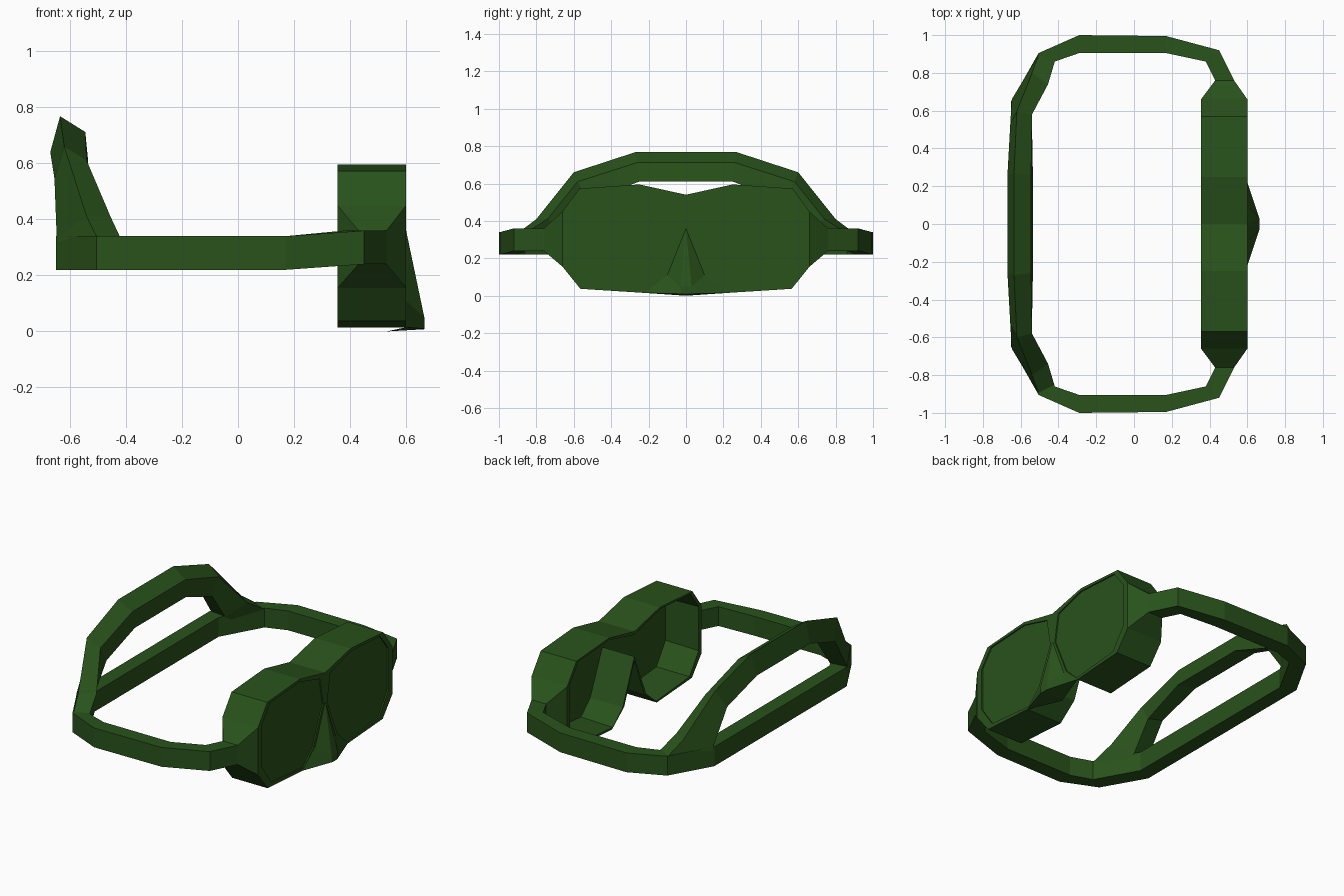
import bpy, bmesh

if "Cube" in bpy.data.objects:
    bpy.data.objects.remove(bpy.data.objects["Cube"])

green = bpy.data.materials.new("green_rubber")
green.diffuse_color = (0.022, 0.085, 0.011, 1)
green.use_nodes = True
green.node_tree.nodes["Principled BSDF"].inputs["Base Color"].default_value = green.diffuse_color


def make_object(name, verts, faces, recalc=True):
    """Build half an object (+y side) and mirror it across y = 0."""
    bm = bmesh.new()
    vs = [bm.verts.new(v) for v in verts]
    for f in faces:
        bm.faces.new([vs[i] for i in f])
    if recalc:
        bmesh.ops.recalc_face_normals(bm, faces=bm.faces[:])
    me = bpy.data.meshes.new(name)
    bm.to_mesh(me)
    bm.free()
    me.materials.append(green)
    ob = bpy.data.objects.new(name, me)
    bpy.context.collection.objects.link(ob)
    m = ob.modifiers.new("mirror", "MIRROR")
    m.use_axis = (False, True, False)
    m.merge_threshold = 0.0005
    return ob


def loft(name, rings, open_steps=(), cap_start=False, cap_end=False):
    """Skin equal-length rings; steps in open_steps leave the seam unclosed."""
    n = len(rings[0])
    verts = [p for r in rings for p in r]
    faces = []
    for k in range(len(rings) - 1):
        for i in range(n - 1 if k in open_steps else n):
            j = (i + 1) % n
            faces.append((k*n + i, k*n + j, (k+1)*n + j, (k+1)*n + i))
    if cap_start:
        faces.append(tuple(range(n)))
    if cap_end:
        faces.append(tuple((len(rings)-1)*n + i for i in range(n)))
    return make_object(name, verts, faces)


# Mask shell: (y, z) outlines of one eye half, from the top centre round to the bridge
outer = [(0, .54), (.25, .595), (.57, .573), (.66, .45), (.66, .155),
         (.565, .037), (.22, .015), (.10, .11), (0, .36)]
lens = [(.05, .52), (.25, .577), (.54, .56), (.62, .455), (.62, .19),
        (.53, .06), (.21, .03), (.12, .115), (.02, .35)]
rim = [(a + .7*(c - a), b + .7*(d - b)) for (a, b), (c, d) in zip(outer, lens)]
rim[0], rim[-1] = (0, .52), (0, .385)
inside = [(0, .52)] + lens[1:-1] + [(0, .385)]


def at(x, pts):
    return [(x, y, z) for y, z in pts]


loft("mask_shell",
     [at(.575, inside), at(.355, rim), at(.355, outer), at(.60, outer),
      at(.60, lens), at(.592, lens)],
     open_steps=(0, 1, 2), cap_start=True, cap_end=True)

# Nose pocket
make_object("nose_pocket",
            [(.60, 0, .36), (.60, .10, .11), (.60, .22, .015), (.665, .03, .05),
             (.665, 0, .05), (.665, .025, .01), (.665, 0, .008), (.53, 0, 0)],
            [(0, 3, 1), (0, 4, 3), (1, 3, 5, 2), (3, 4, 6, 5), (2, 5, 6, 7)],
            recalc=False)

# Side strap with flared mask joint: outer x, y, inner x, y, bottom z, top z
stations = [(.60, .66, .355, .66, .155, .45),
            (.53, .76, .43, .76, .24, .36),
            (.45, .92, .38, .86, .24, .36),
            (.17, .995, .17, .905, .22, .34),
            (-.29, 1.0, -.29, .905, .22, .34),
            (-.505, .905, -.42, .86, .22, .34),
            (-.65, .65, -.56, .61, .22, .34),
            (-.65, 0, -.56, 0, .22, .34)]
loft("side_strap",
     [[(ox, oy, b), (ox, oy, t), (ix, iy, t), (ix, iy, b)]
      for ox, oy, ix, iy, b, t in stations])

# Raised rear strap: outer-top, inner-top, inner-bottom, outer-bottom per station
loft("upper_strap", [
    [(-.635, 0, .768), (-.545, 0, .712), (-.535, 0, .61), (-.67, 0, .64)],
    [(-.635, .27, .768), (-.545, .26, .712), (-.535, .25, .61), (-.67, .26, .64)],
    [(-.62, .60, .66), (-.54, .58, .61), (-.54, .52, .51), (-.655, .53, .545)],
    [(-.54, .80, .41), (-.455, .74, .41), (-.54, .645, .335), (-.647, .66, .335)],
    [(-.503, .90, .335), (-.42, .858, .335), (-.53, .67, .30), (-.63, .68, .30)],
])
